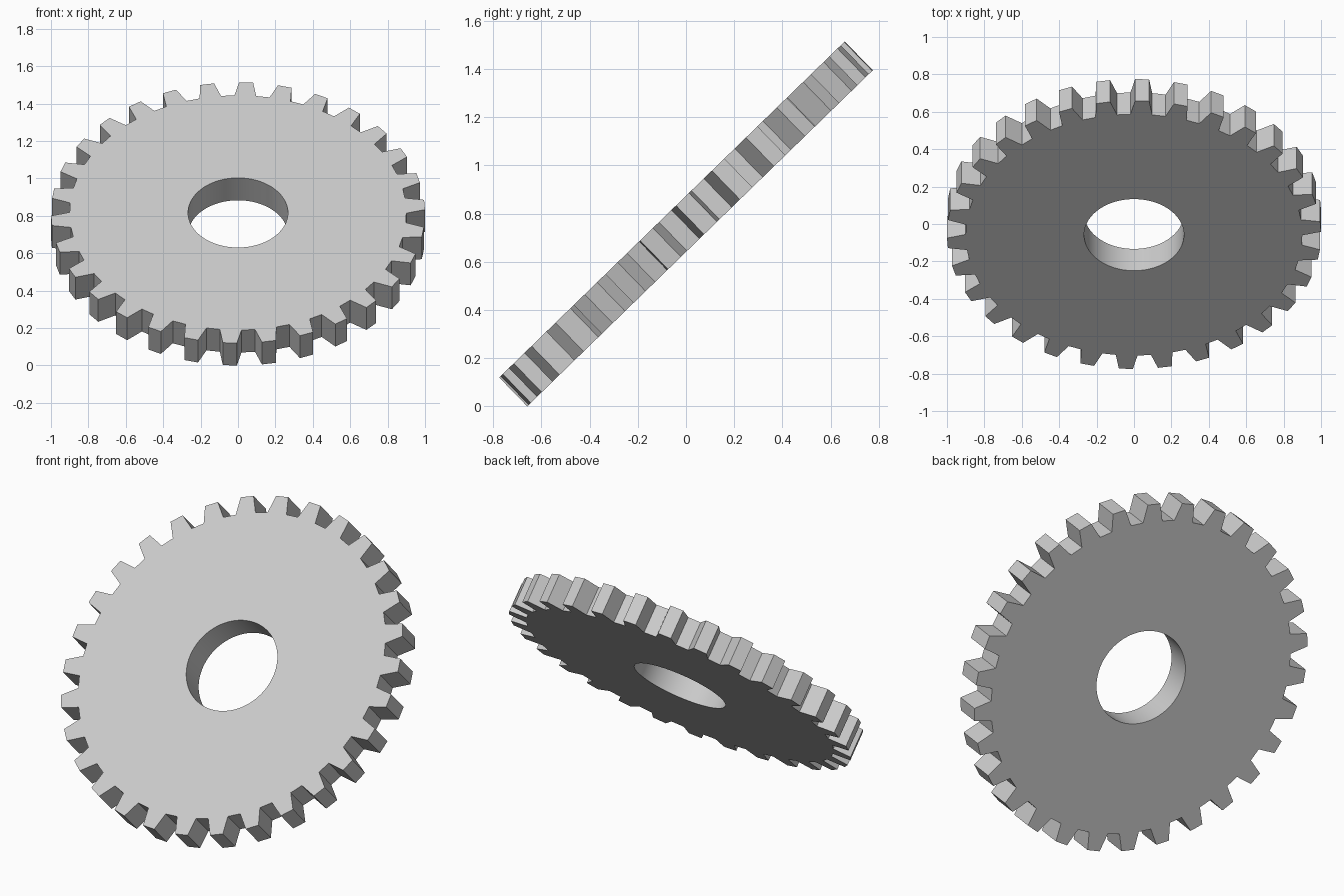
import bpy
import bmesh
from math import sin, cos, radians
from mathutils import Matrix

TEETH = 30
TIP_R, ROOT_R, BORE_R = 1.0, 0.9, 0.267
THICK, TILT, PHASE = 0.167, 44.2, 87.5
# one tooth: (radius, angle from the tooth centre)
TOOTH = [(ROOT_R, -3.7), (TIP_R, -2.15), (TIP_R, 2.15), (ROOT_R, 3.7)]

cube = bpy.data.objects.get("Cube")
if cube:
    bpy.data.objects.remove(cube, do_unlink=True)


def polar(r, deg):
    a = radians(deg)
    return r * cos(a), r * sin(a)


# toothed outline and a bore with matching vertex count
pitch = 360 / TEETH
outline = [polar(r, PHASE + i * pitch + a) for i in range(TEETH) for r, a in TOOTH]
n = len(outline)
bore = [polar(BORE_R, PHASE + (k - 1.5) * 360 / n) for k in range(n)]

bm = bmesh.new()


def ring(points, z):
    return [bm.verts.new((x, y, z)) for x, y in points]


h = THICK / 2
loops = [ring(outline, h), ring(bore, h), ring(bore, -h), ring(outline, -h)]

# front face, bore wall, back face, toothed rim
for a, b in zip(loops, loops[1:] + loops[:1]):
    for k in range(n):
        j = (k + 1) % n
        bm.faces.new((a[k], a[j], b[j], b[k]))
bmesh.ops.recalc_face_normals(bm, faces=bm.faces)

# lean the gear back and stand it on the ground
bm.transform(Matrix.Rotation(radians(TILT), 4, "X"))
lowest = min(v.co.z for v in bm.verts)
bm.transform(Matrix.Translation((0, 0, -lowest)))

mesh = bpy.data.meshes.new("gear_wheel")
bm.to_mesh(mesh)
bm.free()
gear = bpy.data.objects.new("gear_wheel", mesh)
bpy.context.collection.objects.link(gear)

# plain grey metal
grey = (0.6, 0.6, 0.6, 1)
mat = bpy.data.materials.new("light_grey")
mat.use_nodes = True
mat.diffuse_color = grey
mat.node_tree.nodes["Principled BSDF"].inputs["Base Color"].default_value = grey
mesh.materials.append(mat)

# smooth bore, crisp teeth
bpy.ops.object.select_all(action="DESELECT")
gear.select_set(True)
bpy.context.view_layer.objects.active = gear
bpy.ops.object.shade_smooth_by_angle(angle=radians(30))
